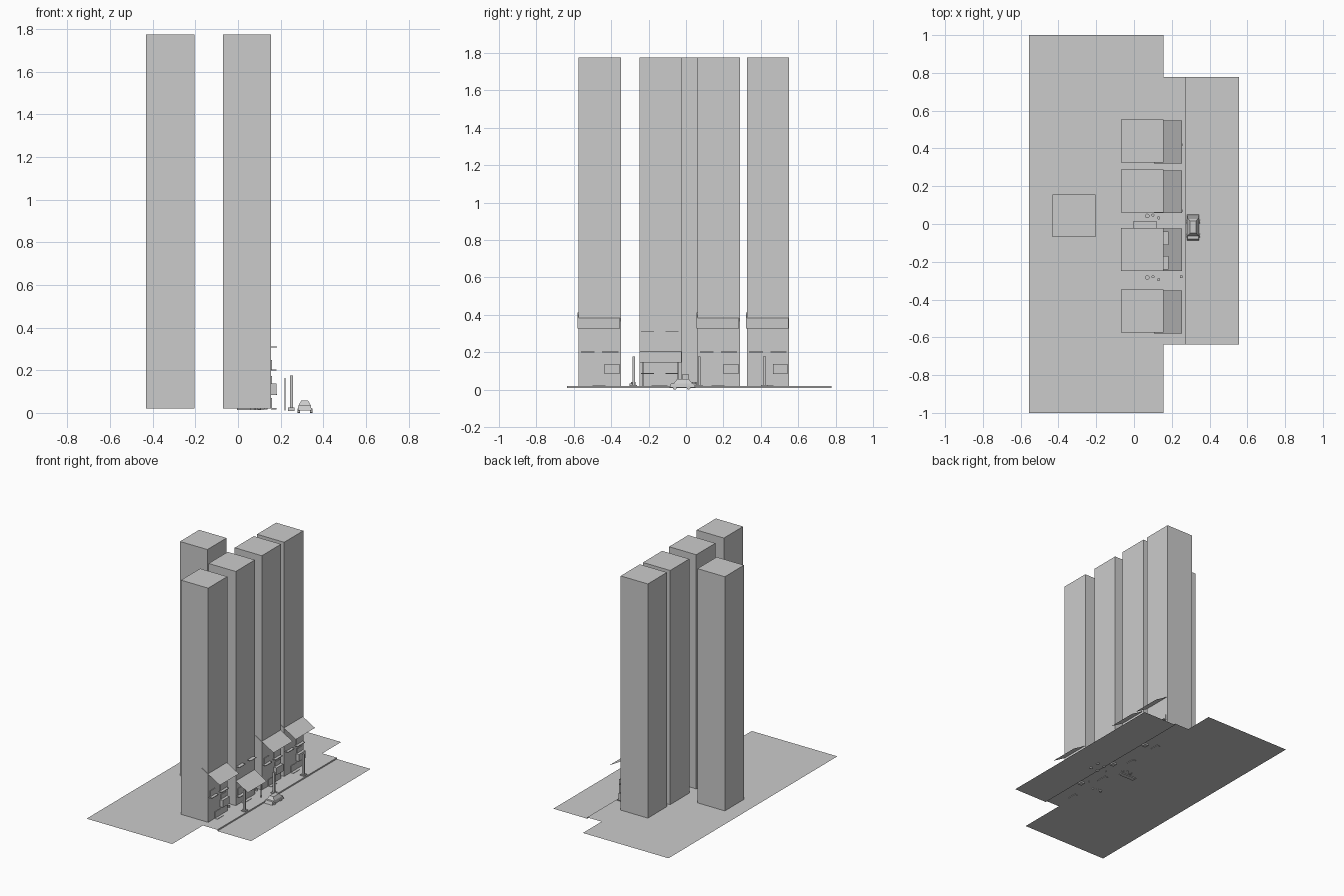
import bpy, bmesh

WALL = 0.155   # street-side face of the buildings
GZ = 0.02      # pavement level
TOP = 1.775


def mesh_obj(name, verts, faces):
    me = bpy.data.meshes.new(name)
    me.from_pydata(verts, [], faces)
    me.update()
    ob = bpy.data.objects.new(name, me)
    bpy.context.collection.objects.link(ob)
    return ob


def box(name, x0, x1, y0, y1, z0, z1, inset=(0, 0)):
    """Box, with the top optionally drawn in along x and y."""
    ix, iy = inset
    v = [(x0, y0, z0), (x1, y0, z0), (x1, y1, z0), (x0, y1, z0),
         (x0 + ix, y0 + iy, z1), (x1 - ix, y0 + iy, z1),
         (x1 - ix, y1 - iy, z1), (x0 + ix, y1 - iy, z1)]
    f = [(3, 2, 1, 0), (4, 5, 6, 7), (0, 1, 5, 4), (1, 2, 6, 5), (2, 3, 7, 6), (3, 0, 4, 7)]
    return mesh_obj(name, v, f)


def sheet(name, x0, x1, y0, y1, z0, z1):
    """Single sheet spanning y, running from (x0, z0) to (x1, z1)."""
    return mesh_obj(name, [(x0, y0, z0), (x1, y0, z1), (x1, y1, z1), (x0, y1, z0)], [(0, 1, 2, 3)])


def cylinder(name, loc, r, h, sides=12, along_x=False):
    bpy.ops.mesh.primitive_cylinder_add(vertices=sides, radius=r, depth=h, location=loc,
                                        rotation=(0, 1.5708 if along_x else 0, 0))
    bpy.context.object.name = name


# ground sheets: block, pavement, curb and road
sheet("block_ground", -0.555, WALL, -1, 1, GZ, GZ)
sheet("pavement", WALL, 0.275, -0.637, 0.778, GZ, GZ)
sheet("curb", 0.275, 0.275, -0.637, 0.778, GZ, 0.01)
sheet("road", 0.275, 0.555, -0.637, 0.778, 0.01, 0.01)

# towers
houses = [-0.575, 0.061, 0.325]
shop = -0.248
for y in houses + [shop]:
    box("tower", -0.07, WALL, y, y + 0.227, GZ, TOP)
box("back_tower", -0.432, -0.205, -0.07, 0.157, GZ, TOP)

# house fronts
for y in houses:
    sheet("sloping_awning", 0.105, 0.255, y - 0.004, y + 0.222, 0.413, 0.326)
    for a, b in ((0.025, 0.081), (0.139, 0.207)):
        box("upper_window", WALL, WALL + 0.004, y + a, y + b, 0.203, 0.248)
        box("window_ledge", WALL, 0.18, y + a - 0.012, y + b + 0.006, 0.199, 0.204)
    box("lower_window", WALL, WALL + 0.004, y + 0.148, y + 0.208, 0.123, 0.172)
    box("window_box", WALL, 0.18, y + 0.139, y + 0.219, 0.084, 0.138)
    box("front_door", WALL, WALL + 0.004, y + 0.075, y + 0.144, GZ, 0.07)
    box("door_step", WALL, 0.18, y + 0.075, y + 0.144, 0.016, 0.023)

# shop front with a lower awning on two posts
sheet("shop_awning", WALL, 0.255, shop, shop + 0.224, 0.205, 0.144)
for a, b in ((-0.24, -0.17), (-0.11, -0.04)):
    box("shop_ledge", WALL, 0.182, a, b, 0.307, 0.311)
    box("shop_sill", WALL, 0.182, a, b, 0.083, 0.088)
    box("shop_window", WALL, WALL + 0.004, a + 0.01, b - 0.01, 0.088, 0.14)
for y in (-0.23, -0.042):
    box("awning_post", 0.217, 0.222, y - 0.0025, y + 0.0025, 0.012, 0.163)
box("shop_door", WALL, WALL + 0.004, -0.158, -0.125, GZ, 0.058)
box("shop_step", WALL, 0.18, -0.185, -0.1, 0.016, 0.023)

# street posts
for y in (-0.28, 0.07, 0.42):
    box("street_post", 0.243, 0.257, y - 0.007, y + 0.007, 0.012, 0.176)
    box("post_base", 0.234, 0.266, y - 0.018, y + 0.018, 0.008, 0.026)

# alley bins
box("alley_skip", -0.005, 0.122, -0.02, 0.014, 0.014, 0.083)
for y in (0.043, -0.283):
    cylinder("bin", (0.07, y, 0.028), 0.012, 0.028)
    cylinder("small_bin", (0.1, y + 0.004, 0.024), 0.008, 0.018)
    cylinder("small_bin", (0.13, y - 0.011, 0.024), 0.008, 0.018)

# car: sill, hood line, cabin, wheels, mirrors
box("car_body", 0.28, 0.345, -0.088, 0.05, 0.012, 0.034, (0.003, 0.008))
box("car_cabin", 0.283, 0.342, -0.064, 0.032, 0.034, 0.057, (0.013, 0.016))
for y in (-0.06, 0.014):
    for x in (0.285, 0.344):
        cylinder("wheel", (x, y, 0.0105), 0.0105, 0.012, 12, True)
